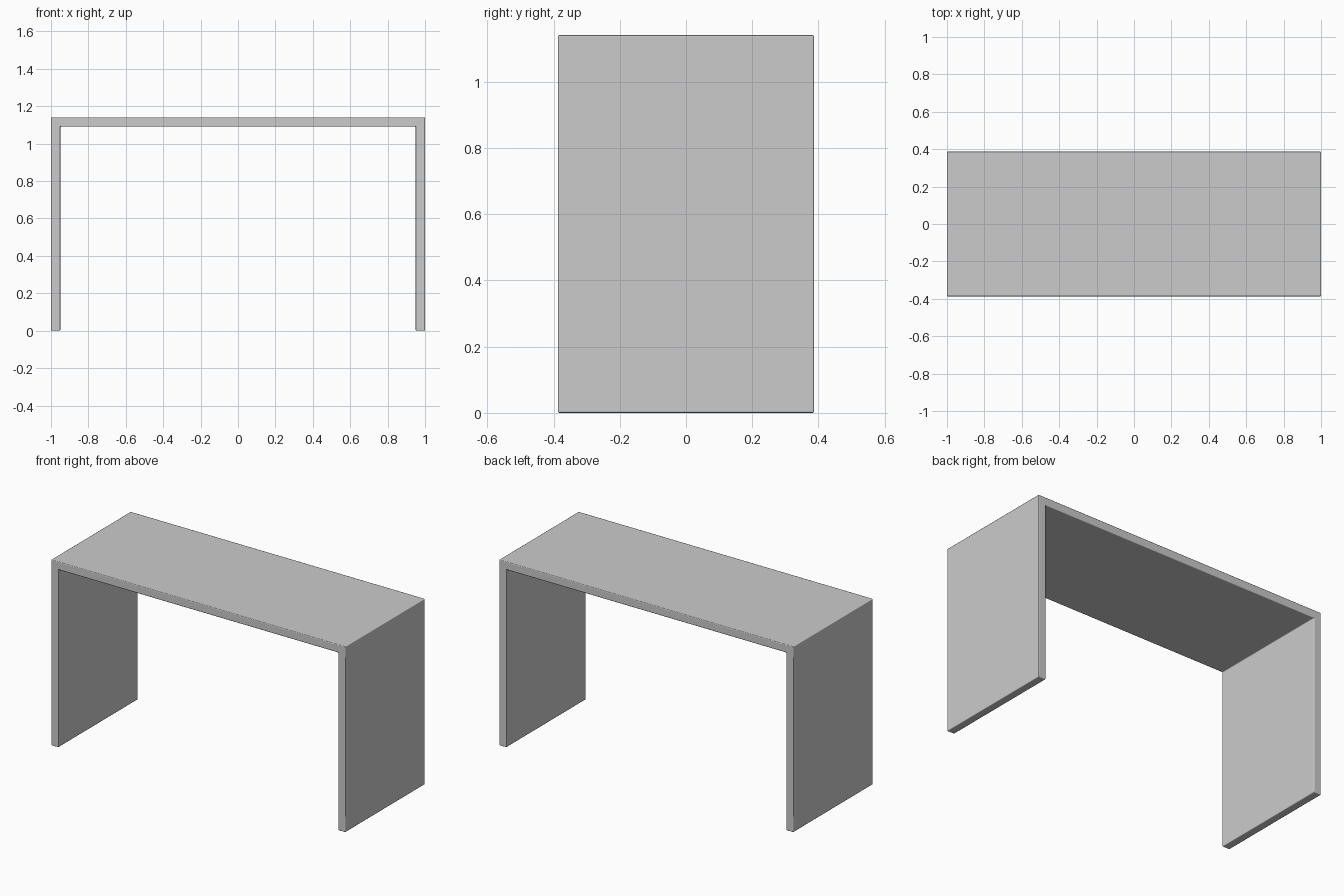
import bpy
import bmesh

if "Cube" in bpy.data.objects:
    bpy.data.objects.remove(bpy.data.objects["Cube"])

HALF_W, HALF_D, HEIGHT, THICK = 1.0, 0.387, 1.141, 0.05

# U-shaped front profile of the waterfall bench
inner = HALF_W - THICK
profile = [(-HALF_W, 0), (-inner, 0), (-inner, HEIGHT - THICK),
           (inner, HEIGHT - THICK), (inner, 0), (HALF_W, 0),
           (HALF_W, HEIGHT), (-HALF_W, HEIGHT)]

# Extrude the profile through the depth
bm = bmesh.new()
face = bm.faces.new([bm.verts.new((x, -HALF_D, z)) for x, z in profile])
ext = bmesh.ops.extrude_face_region(bm, geom=[face])
moved = [g for g in ext["geom"] if isinstance(g, bmesh.types.BMVert)]
bmesh.ops.translate(bm, verts=moved, vec=(0, 2 * HALF_D, 0))
bmesh.ops.recalc_face_normals(bm, faces=bm.faces)
mesh = bpy.data.meshes.new("table_frame")
bm.to_mesh(mesh)
bm.free()

table = bpy.data.objects.new("table_frame", mesh)
bpy.context.collection.objects.link(table)
bpy.context.view_layer.objects.active = table
table.select_set(True)
bpy.ops.object.shade_smooth()

# Softly eased edges
bevel = table.modifiers.new("eased_edges", 'BEVEL')
bevel.width = 0.005
bevel.segments = 2
bevel.limit_method = 'ANGLE'
bevel.harden_normals = True
